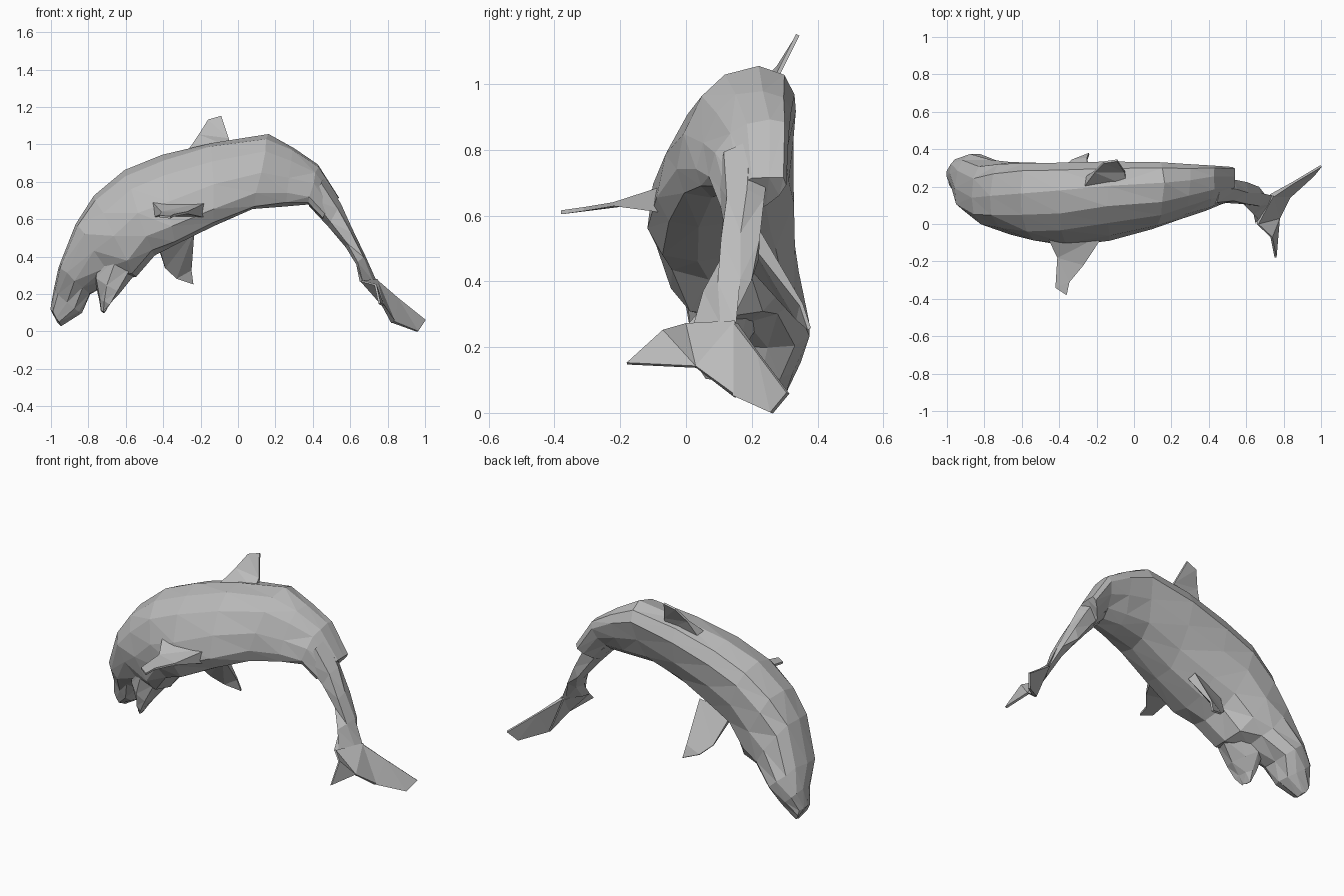
import bpy, bmesh, math, random
from mathutils import Vector

random.seed(4)
cube = bpy.data.objects.get("Cube")
if cube:
    bpy.data.objects.remove(cube, do_unlink=True)

grey = bpy.data.materials.new("skin grey")
grey.use_nodes = True
grey.diffuse_color = (0.5, 0.5, 0.5, 1)
grey.node_tree.nodes["Principled BSDF"].inputs["Base Color"].default_value = (0.5, 0.5, 0.5, 1)


def finish(name, bm):
    """Triangulated flat-shaded object from a bmesh."""
    bmesh.ops.triangulate(bm, faces=bm.faces[:])
    bmesh.ops.recalc_face_normals(bm, faces=bm.faces[:])
    mesh = bpy.data.meshes.new(name)
    bm.to_mesh(mesh)
    bm.free()
    mesh.materials.append(grey)
    obj = bpy.data.objects.new(name, mesh)
    bpy.context.collection.objects.link(obj)
    return obj


def rounded(value, power=0.8):
    """Swell a sine or cosine towards a boxier oval."""
    return math.copysign(abs(value) ** power, value)


def loft(name, rings, sides=12, jitter=0.006):
    """Skin over leaning boxy ovals: back x,z, belly x,z, y range, lean in y."""
    bm = bmesh.new()
    rows = []
    for ox, oz, ix, iz, y0, y1, lean in rings:
        centre = Vector(((ox + ix) / 2, (y0 + y1) / 2, (oz + iz) / 2))
        up = Vector(((ox - ix) / 2, lean, (oz - iz) / 2))
        # Side reach that keeps the leaning oval inside its y range
        reach = max(((y1 - y0) / 2) ** (5 / 3) - abs(lean) ** (5 / 3), 0.001) ** 0.6
        side = Vector((0, reach, 0))
        row = []
        for i in range(sides):
            a = math.tau * i / sides
            noise = Vector([random.uniform(-jitter, jitter) for _ in range(3)])
            row.append(bm.verts.new(centre + up * rounded(math.cos(a))
                                    + side * rounded(math.sin(a)) + noise))
        rows.append(row)
    for a, b in zip(rows, rows[1:]):
        for i in range(sides):
            j = (i + 1) % sides
            bm.faces.new((a[i], a[j], b[j], b[i]))
    bm.faces.new(rows[0])
    bm.faces.new(rows[-1])
    return finish(name, bm)


def fin(name, outline, root=0.03, tip=0.006):
    """Tapered blade: the first and last outline points are the thick root."""
    pts = [Vector(p) for p in outline]
    normal = sum((a.cross(b) for a, b in zip(pts, pts[1:] + pts[:1])), Vector()).normalized()
    bm = bmesh.new()
    sides = []
    for s in (1, -1):
        sides.append([bm.verts.new(p + normal * s * (root if k in (0, len(pts) - 1) else tip))
                      for k, p in enumerate(pts)])
    a, b = sides
    bm.faces.new(a)
    bm.faces.new(b[::-1])
    for i in range(len(pts)):
        j = (i + 1) % len(pts)
        bm.faces.new((a[i], b[i], b[j], a[j]))
    return finish(name, bm)


# Arched body from snout to the tail ledge
loft("body", [
    (-1.0, .12, -.95, .03, .21, .31, 0),
    (-.99, .22, -.84, .1, .15, .35, .02),
    (-.955, .35, -.79, .2, .07, .375, -.03),
    (-.87, .58, -.66, .28, -.01, .34, -.02),
    (-.77, .73, -.55, .29, -.06, .33, .02),
    (-.61, .86, -.45, .41, -.1, .335, .05),
    (-.4, .94, -.34, .46, -.12, .335, .07),
    (-.14, 1.01, -.13, .56, -.085, .33, .08),
    (.16, 1.05, .08, .65, -.03, .325, .07),
    (.3, .98, .25, .67, .03, .315, .06),
    (.43, .89, .37, .68, .07, .31, .06),
    (.54, .72, .45, .6, .1, .3, .05),
])

# Slim tail stock twisting into the flukes
loft("tail_stock", [
    (.46, .83, .38, .67, .09, .26, .02),
    (.55, .68, .48, .56, .11, .24, .01),
    (.61, .55, .575, .45, .1, .23, 0),
    (.68, .41, .63, .36, .05, .2, .04),
    (.74, .27, .65, .265, 0, .155, .075),
], sides=6, jitter=0.002)

# Lower jaw
loft("lower_jaw", [
    (-.76, .48, -.54, .32, -.02, .25, .02),
    (-.77, .29, -.63, .21, .0, .22, .03),
    (-.745, .17, -.68, .145, .03, .16, .02),
    (-.73, .11, -.71, .1, .06, .12, .01),
], sides=8)

# Flukes share the notch at the end of the stock
hub, notch = (.735, .15, .275), (.83, .15, .05)
fin("fluke_right", [hub, (.66, .0, .27), (.735, -.07, .25), (.757, -.18, .15),
                    (.775, .03, .14), notch], root=.012)
fin("fluke_left", [hub, (.85, .22, .18), (1.0, .31, .06), (.96, .26, .0), notch], root=.012)

# Flippers and dorsal fin
fin("flipper_right", [(-.46, -.07, .65), (-.41, -.18, .635), (-.42, -.34, .615),
                      (-.36, -.38, .61), (-.345, -.31, .62), (-.27, -.22, .635),
                      (-.16, -.05, .65)], root=.045)
fin("flipper_left", [(-.44, .17, .5), (-.39, .29, .34), (-.33, .34, .285),
                     (-.24, .375, .255), (-.25, .35, .33), (-.24, .2, .55)], root=.025)
fin("dorsal_fin", [(-.27, .22, .95), (-.21, .28, 1.05), (-.16, .33, 1.13),
                   (-.09, .34, 1.15), (-.05, .28, 1.03), (-.04, .23, .97)], root=.03)
